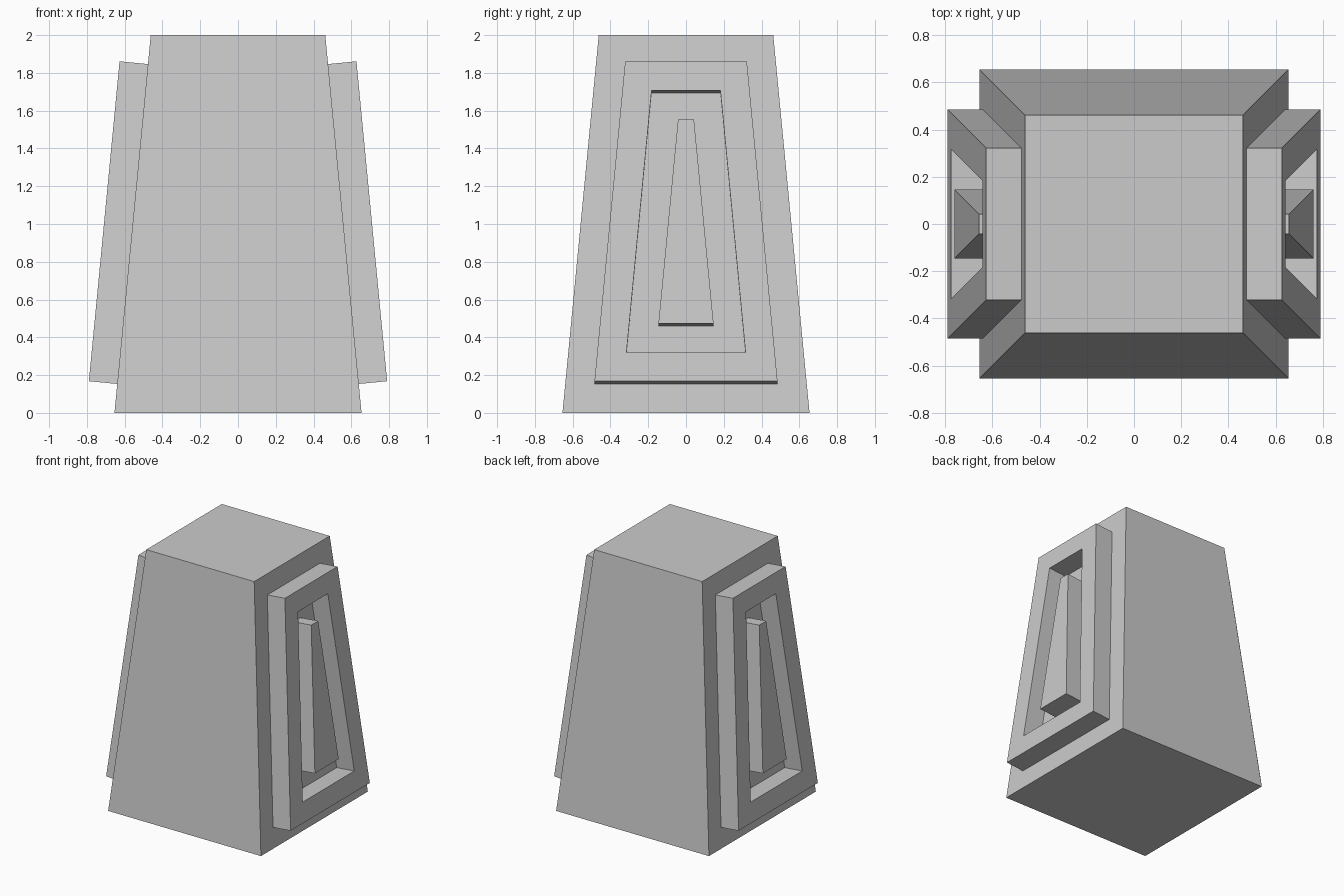
import bpy, bmesh

if "Cube" in bpy.data.objects:
    bpy.data.objects.remove(bpy.data.objects["Cube"])

BASE, TOP, HEIGHT = 0.654, 0.462, 2.0   # half widths and height of the tapered block
BORDER, DEPTH = 0.154, 0.151            # panel border width and relief depth

bm = bmesh.new()


def inset_and_push(face, depth):
    """Inset a face evenly, then extrude it along its own normal."""
    bmesh.ops.inset_individual(bm, faces=[face], thickness=BORDER, use_even_offset=True)
    face.normal_update()
    normal = face.normal.copy()
    face = bmesh.ops.extrude_discrete_faces(bm, faces=[face])["faces"][0]
    bmesh.ops.translate(bm, verts=face.verts, vec=normal * depth)
    return face


# Tapered block
bmesh.ops.create_cube(bm, size=2)
for v in bm.verts:
    half = TOP if v.co.z > 0 else BASE
    v.co = (v.co.x * half, v.co.y * half, HEIGHT if v.co.z > 0 else 0)
bm.normal_update()

# Raised frame, recess and raised centre on the left and right faces
for side in [f for f in bm.faces if abs(f.normal.x) > 0.9]:
    for depth in (DEPTH, -DEPTH, DEPTH):
        side = inset_and_push(side, depth)

bmesh.ops.recalc_face_normals(bm, faces=bm.faces)
mesh = bpy.data.meshes.new("tapered_block")
bm.to_mesh(mesh)
bm.free()
block = bpy.data.objects.new("tapered_block", mesh)
bpy.context.collection.objects.link(block)
